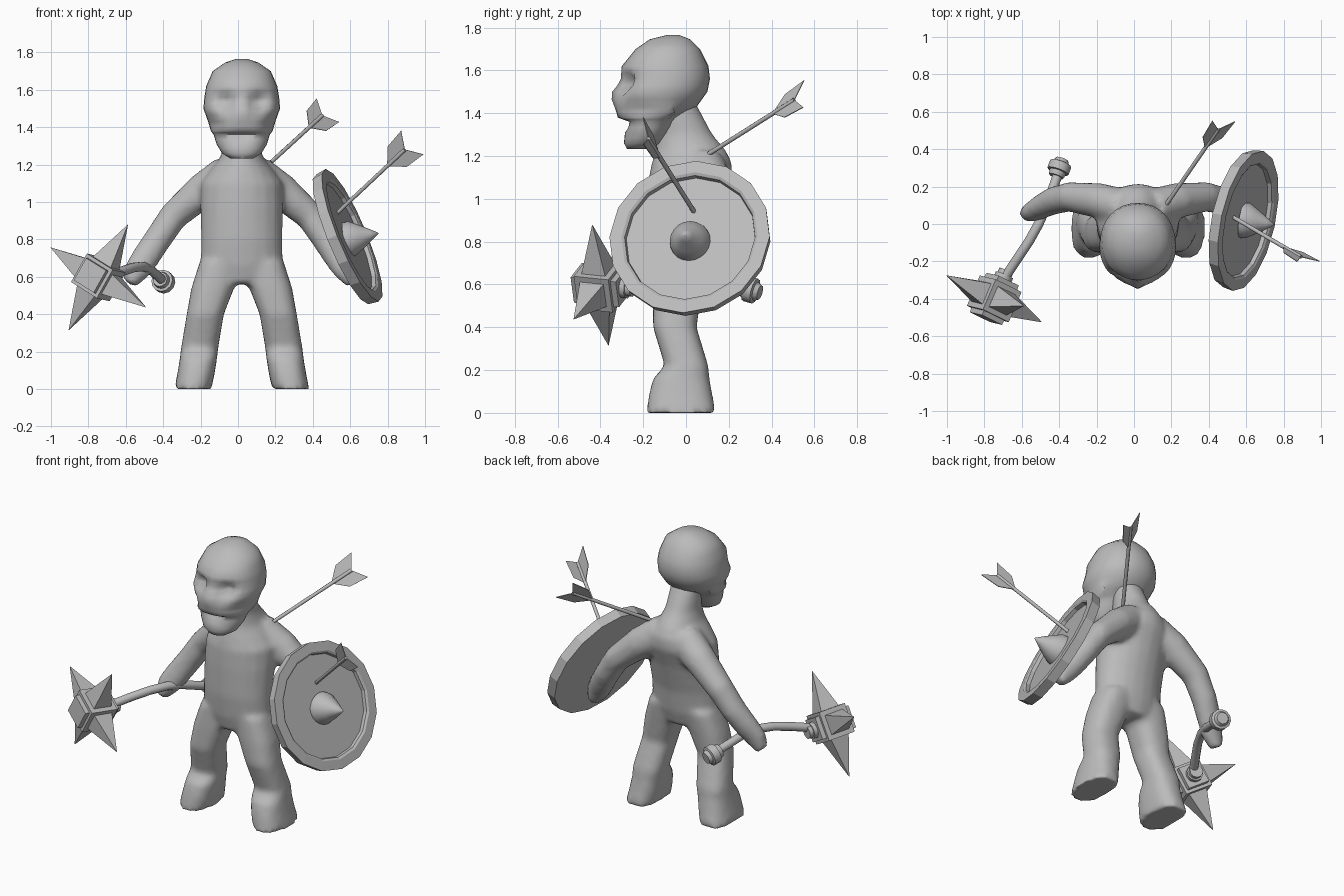
import bpy, bmesh, math
from mathutils import Vector, Matrix

if "Cube" in bpy.data.objects:
    bpy.data.objects.remove(bpy.data.objects["Cube"])

CX = 0.02  # body centre line
grey = bpy.data.materials.new("plain_grey")
grey.diffuse_color = (0.5, 0.5, 0.5, 1)
grey.use_nodes = True
grey.node_tree.nodes["Principled BSDF"].inputs["Base Color"].default_value = grey.diffuse_color


def finish(name, bm, smooth=None):
    bmesh.ops.recalc_face_normals(bm, faces=bm.faces)
    me = bpy.data.meshes.new(name)
    bm.to_mesh(me)
    bm.free()
    ob = bpy.data.objects.new(name, me)
    bpy.context.collection.objects.link(ob)
    me.materials.append(grey)
    if smooth:
        bpy.ops.object.select_all(action='DESELECT')
        ob.select_set(True)
        bpy.context.view_layer.objects.active = ob
        bpy.ops.object.shade_smooth_by_angle(angle=math.radians(smooth))
    return ob


def skin_rings(bm, rings):
    """Bridge rings of points and cap both ends."""
    vs = [[bm.verts.new(p) for p in r] for r in rings]
    n = len(vs[0])
    for a, b in zip(vs, vs[1:]):
        for i in range(n):
            bm.faces.new((a[i], a[(i + 1) % n], b[(i + 1) % n], b[i]))
    bm.faces.new(vs[0][::-1])
    bm.faces.new(vs[-1])


def oval(c, u, v, n, power=2.0):
    pts = []
    for i in range(n):
        a = 2 * math.pi * i / n
        ca, sa = math.cos(a), math.sin(a)
        e = 2 / power
        pts.append(c + u * math.copysign(abs(ca) ** e, ca) + v * math.copysign(abs(sa) ** e, sa))
    return pts


def stack(bm, rows, n=20, side=1, power=2.0):
    """Horizontal sections: x, z, half width, front y, back y."""
    skin_rings(bm, [oval(Vector((CX + side * x, (f + b) / 2, z)), Vector((w, 0, 0)),
                         Vector((0, (b - f) / 2, 0)), n, power) for x, z, w, f, b in rows])


def sweep(bm, rows, n=16, ref=Vector((0, 1, 0))):
    """Sections square to a path: point, radius across, radius along ref."""
    pts = [Vector(r[0]) for r in rows]
    rings = []
    for i, (c, (_, r1, r2)) in enumerate(zip(pts, rows)):
        t = (pts[min(i + 1, len(pts) - 1)] - pts[max(i - 1, 0)]).normalized()
        v = (ref - t * ref.dot(t)).normalized()
        rings.append(oval(c, t.cross(v) * r1, v * r2, n))
    skin_rings(bm, rings)


def lathe(bm, profile, n, m, turn=0.0):
    """Revolve (radius, height) pairs about the z axis of matrix m."""
    rings = [[m @ Vector((r * math.cos(turn + 2 * math.pi * i / n),
                          r * math.sin(turn + 2 * math.pi * i / n), h)) for i in range(n)]
             for r, h in profile]
    skin_rings(bm, rings)


def along(origin, axis):
    return Matrix.Translation(origin) @ Vector(axis).to_track_quat('Z', 'Y').to_matrix().to_4x4()


# Body: torso, neck, legs and arms fused into one smooth skin
bm = bmesh.new()
stack(bm, [(0, .56, .17, -.14, .07), (0, .66, .22, -.165, .10), (0, .80, .218, -.18, .12),
           (0, .98, .222, -.18, .17), (0, 1.10, .22, -.175, .215), (0, 1.17, .17, -.16, .215),
           (0, 1.23, .12, -.145, .185), (0, 1.30, .095, -.13, .125), (0, 1.46, .09, -.12, .04)])
for s in (-1, 1):
    stack(bm, [(.115, .68, .11, -.15, .09), (.155, .54, .115, -.155, .07), (.195, .40, .10, -.155, .05),
               (.225, .22, .10, -.10, .105), (.232, .16, .10, -.155, .11),
               (.245, .08, .10, -.175, .125), (.262, .0, .10, -.185, .14)], side=s, power=2.5)
    sweep(bm, [((CX + s * x, y, z), a, b) for x, y, z, a, b in (
        (.08, .09, 1.14, .11, .10), (.21, .125, 1.06, .095, .095), (.365, .145, .925, .078, .08),
        (.45, .125, .80, .074, .075), (.51, .095, .71, .075, .065), (.56, .065, .635, .07, .055),
        (.60, .055, .565, .04, .04))])
body = finish("body", bm)
rm = body.modifiers.new("fuse", 'REMESH')
rm.mode, rm.voxel_size, rm.use_smooth_shade = 'VOXEL', 0.018, True
sm = body.modifiers.new("soften", 'SMOOTH')
sm.factor, sm.iterations = 0.5, 5

# Skull: stacked sections with pushed-in eyes, cheeks and mouth
prof = [(1.232, .06, -.275, -.17), (1.26, .105, -.29, -.12), (1.31, .135, -.285, -.08),
        (1.36, .15, -.285, -.05), (1.38, .165, -.32, -.03), (1.43, .18, -.33, .05),
        (1.50, .205, -.33, .10), (1.56, .20, -.305, .112), (1.62, .19, -.30, .105),
        (1.70, .155, -.235, .065), (1.745, .09, -.17, .02), (1.765, .03, -.09, -.03)]
rows = []
for a, b in zip(prof, prof[1:]):
    rows += [tuple(p + (q - p) * k / 2 for p, q in zip(a, b)) for k in range(2)]
rows.append(prof[-1])
bm = bmesh.new()
stack(bm, [(0, z, w, f, b) for z, w, f, b in rows], n=32, power=2.1)
dents = [(.088, 1.535, .04, .04, .075), (-.088, 1.535, .04, .04, .075), (0, 1.35, .06, .016, .05),
         (.16, 1.41, .05, .04, .04), (-.16, 1.41, .05, .04, .04), (0, 1.48, .03, .04, -.02)]
for v in bm.verts:
    if v.co.y < -.08:
        v.co.y += sum(d * math.exp(-((v.co.x - CX - x) / sx) ** 2 - ((v.co.z - z) / sz) ** 2)
                      for x, z, sx, sz, d in dents)
finish("skull", bm, 60)

# Round shield with raised rim, tilted outwards
n = Vector((.91, -.2, .38)).normalized()
m = along((.585, .022, .812), n)
bm = bmesh.new()
lathe(bm, [(.01, -.03), (.375, -.03), (.383, .028), (.325, .03), (.312, .022), (.308, .0), (.01, .0)], 16, m)
finish("shield", bm)
bm = bmesh.new()
lathe(bm, [(.097, -.01), (.094, .02), (.065, .07), (.03, .125), (.003, .165)], 20,
      along(Vector((.59, .02, .80)), (.95, -.15, .2)))
finish("shield_boss", bm, 60)


# Arrows with flat swept fletching
def arrow(name, base, tail):
    base, tail = Vector(base), Vector(tail)
    d = (tail - base).normalized()
    length = (tail - base).length
    bm = bmesh.new()
    lathe(bm, [(.011, -.03), (.011, length - .06)], 8, along(base, d))
    finish(name + "_shaft", bm, 60)
    w = Vector((.7, 0, -.7))
    w = (w - d * w.dot(d)).normalized()
    thick = d.cross(w) * .002
    bm = bmesh.new()
    for s in (-1, 1):
        flat = [tail + d * h + w * (s * x) for x, h in ((0, -.2), (.075, -.12), (.087, 0), (0, -.06))]
        skin_rings(bm, [[p - thick for p in flat], [p + thick for p in flat]])
    finish(name + "_fletching", bm)


arrow("shield_arrow", (.55, .025, .96), (.932, -.2, 1.318))
arrow("back_arrow", (.19, .13, 1.225), (.48, .55, 1.49))

# Mace handle, curved through the hand
bm = bmesh.new()
sweep(bm, [(p, .026, .026) for p in ((-.395, .30, .575), (-.43, .20, .605), (-.475, .08, .645),
           (-.51, .0, .655), (-.56, -.09, .65), (-.62, -.18, .63), (-.70, -.30, .597))],
      n=10, ref=Vector((0, 0, 1)))
finish("mace_handle", bm, 50)
bm = bmesh.new()
lathe(bm, [(.04, -.05), (.045, -.03), (.045, -.022), (.06, -.02), (.06, .025), (.045, .03), (.035, .05)],
      12, along((-.40, .30, .575), (.33, .90, -.25)))
finish("mace_pommel", bm, 40)

# Mace head: block with end plates, collars and four spikes
u = Vector((.51, -.25, -.32)).normalized()
v = Vector((.255, -.05, .56))
v = (v - u * v.dot(u)).normalized()
a = u.cross(v)
m = Matrix((u, v, a)).transposed().to_4x4()
m.translation = (-.747, -.40, .597)
q = math.sqrt(2)
bm = bmesh.new()
lathe(bm, [(.088 * q, -.088), (.088 * q, .088)], 4, m, math.pi / 4)
for s in (-1, 1):
    lathe(bm, [(.07 * q, s * .08), (.068 * q, s * .115)], 4, m, math.pi / 4)
finish("mace_block", bm)
bm = bmesh.new()
lathe(bm, [(.05, -.14), (.05, -.10)], 10, m)
lathe(bm, [(.04, -.165), (.04, -.13)], 10, m)
finish("mace_collar", bm, 40)
bm = bmesh.new()
for axis, ang in (('X', 90), ('X', -90), ('Y', 90), ('Y', -90)):
    lathe(bm, [(.062 * q, .08), (.001, .325)], 4,
          m @ Matrix.Rotation(math.radians(ang), 4, axis), math.pi / 4)
finish("mace_spikes", bm)
